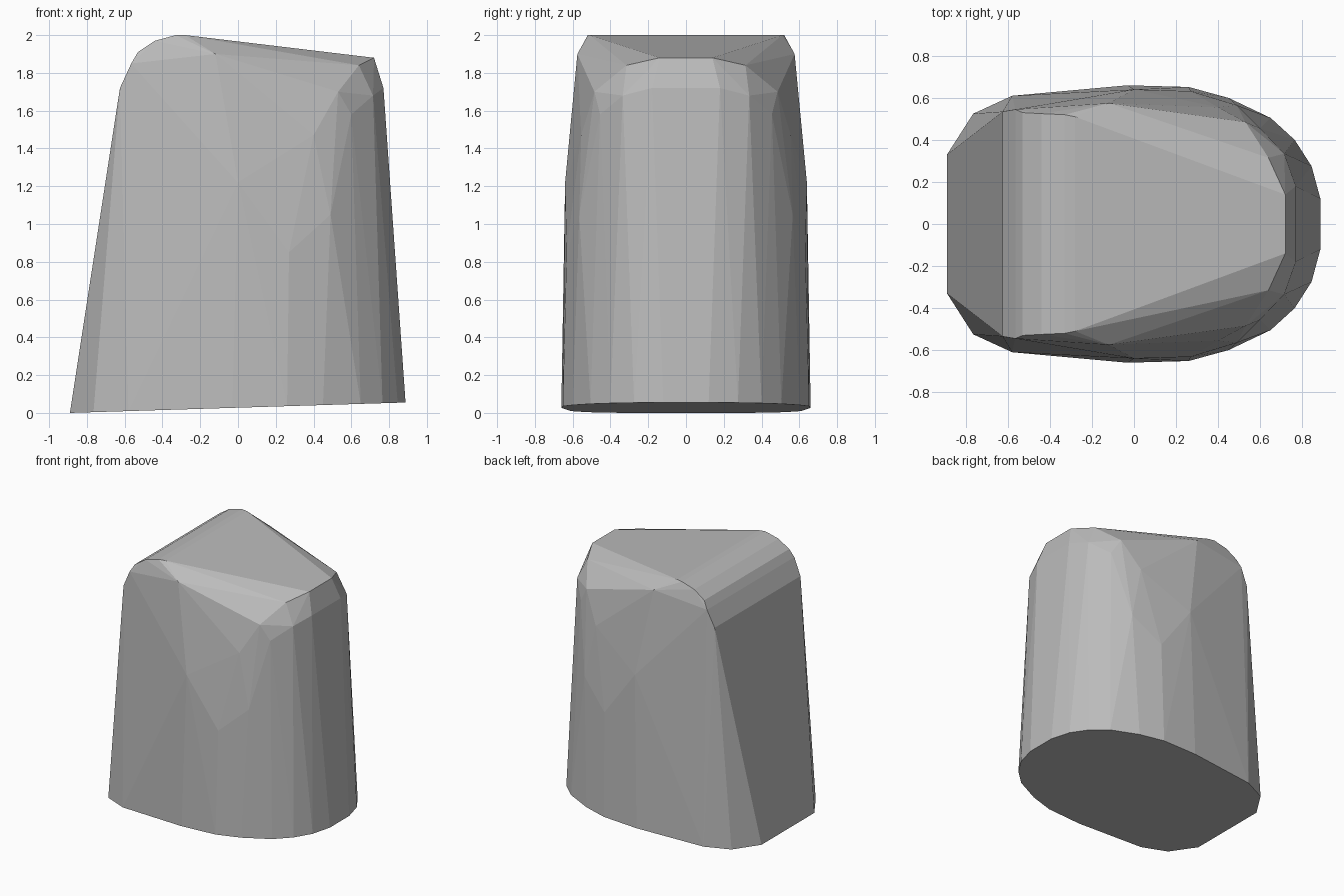
import bpy, bmesh

if "Cube" in bpy.data.objects:
    bpy.data.objects.remove(bpy.data.objects["Cube"])

# Half outlines (x, y), mirrored across y
base = [(-.89, .33), (-.765, .525), (-.58, .61), (-.03, .66), (.26, .652),
        (.45, .6), (.65, .505), (.765, .4), (.845, .275), (.887, .12)]
# Upper body corners (x, y, z), mirrored across y
upper = [(-.625, .535, 1.72), (-.565, .545, 1.85), (-.53, .53, 1.91),
         (-.44, .525, 1.97), (-.33, .52, 2.0), (-.28, .51, 2.0),
         (-.12, .575, 1.9), (0, .64, 1.22), (.27, .632, .85),
         (.49, .565, 1.05), (.40, .555, 1.47), (.53, .485, 1.70),
         (.60, .455, 1.58), (.64, .315, 1.84), (.72, .14, 1.88),
         (.715, .335, 1.68), (.77, .18, 1.72)]

grey = bpy.data.materials.new("grey")
grey.diffuse_color = (.5, .5, .5, 1)
grey.use_nodes = True
grey.node_tree.nodes["Principled BSDF"].inputs["Base Color"].default_value = grey.diffuse_color

# Tapered block: faceted hull on a slightly sloping base
bm = bmesh.new()
for s in (-1, 1):
    for x, y in base:
        bm.verts.new((x, s * y, .031 * (x + .89)))
    for x, y, z in upper:
        bm.verts.new((x, s * y, z))
hull = bmesh.ops.convex_hull(bm, input=bm.verts)
loose = [v for v in bm.verts if not v.link_faces]
bmesh.ops.delete(bm, geom=loose, context='VERTS')
bmesh.ops.dissolve_limit(bm, angle_limit=.01, verts=bm.verts, edges=bm.edges)
bmesh.ops.recalc_face_normals(bm, faces=bm.faces)

mesh = bpy.data.meshes.new("tapered_block")
bm.to_mesh(mesh)
bm.free()
mesh.materials.append(grey)
bpy.context.collection.objects.link(bpy.data.objects.new("tapered_block", mesh))
